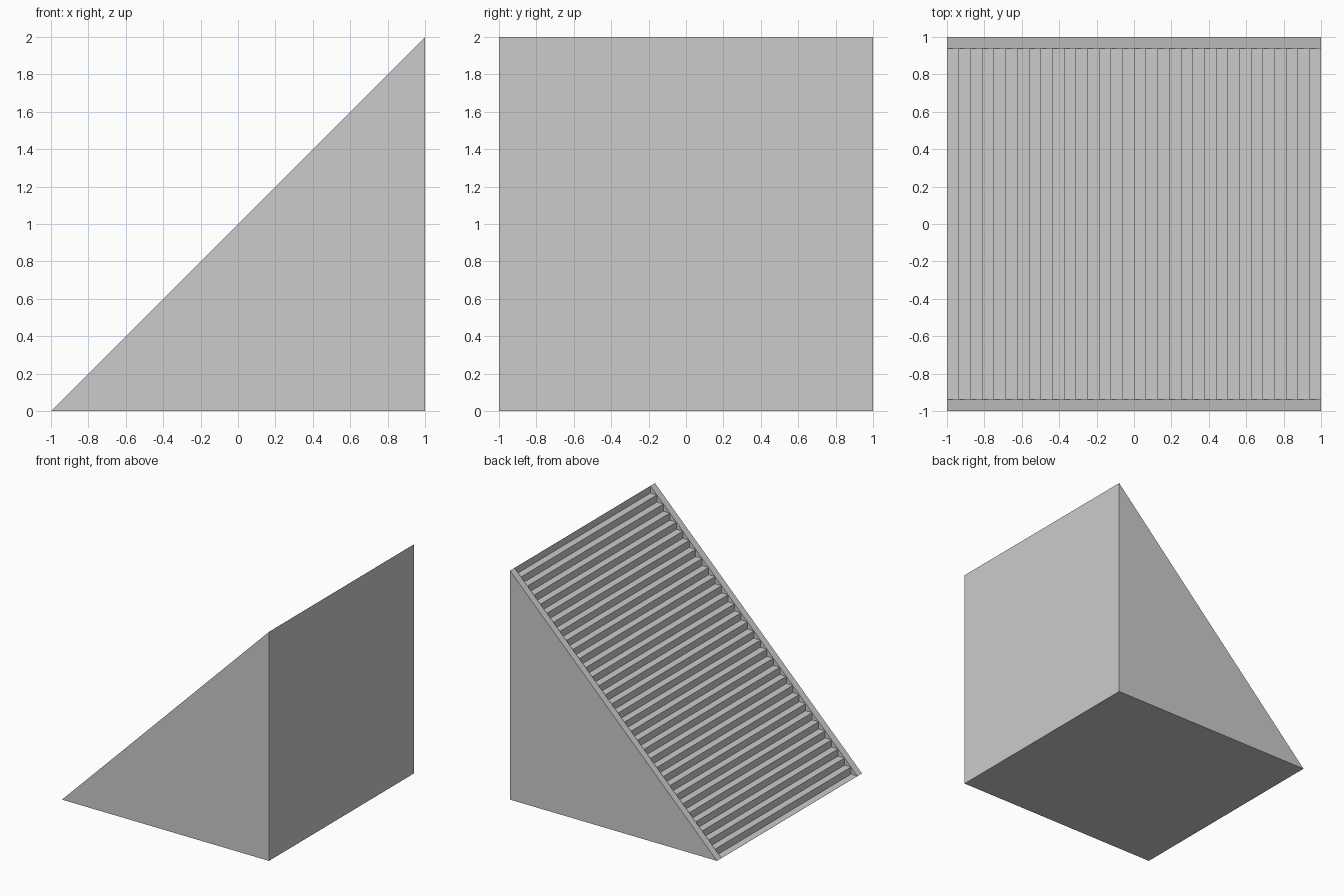
import bpy, bmesh

if "Cube" in bpy.data.objects:
    bpy.data.objects.remove(bpy.data.objects["Cube"])

STEPS = 32
H = 2 / STEPS        # rise and run of one step
INNER = 1 - H        # inner face of the side walls
SHEET = 0.001        # thin closing plates


def prism(name, profile, y0, y1):
    """Extrude an (x, z) profile along y."""
    bm = bmesh.new()
    face = bm.faces.new([bm.verts.new((x, y0, z)) for x, z in profile])
    ext = bmesh.ops.extrude_face_region(bm, geom=[face])
    verts = [v for v in ext["geom"] if isinstance(v, bmesh.types.BMVert)]
    bmesh.ops.translate(bm, verts=verts, vec=(0, y1 - y0, 0))
    bmesh.ops.recalc_face_normals(bm, faces=bm.faces)
    mesh = bpy.data.meshes.new(name)
    bm.to_mesh(mesh)
    bm.free()
    obj = bpy.data.objects.new(name, mesh)
    bpy.context.collection.objects.link(obj)
    return obj


# Sloped side walls
wedge = [(-1, 0), (1, 0), (1, 2)]
prism("front_side_wall", wedge, -1, -INNER)
prism("back_side_wall", wedge, INNER, 1)

# Staircase whose step edges lie on the slope
profile = [(1, 0)]
for i in range(1, STEPS):
    x = -1 + i * H
    profile += [(x, (i - 1) * H), (x, i * H)]
profile.append((1, 2 - H))
prism("stairs", profile, -INNER, INNER)

# Thin ground tread at the bottom and thin riser at the top
prism("bottom_tread", [(-1, 0), (-1 + H, 0), (-1 + H, SHEET), (-1, SHEET)], -INNER, INNER)
prism("top_riser", [(1 - SHEET, 2 - H), (1, 2 - H), (1, 2), (1 - SHEET, 2)], -INNER, INNER)
